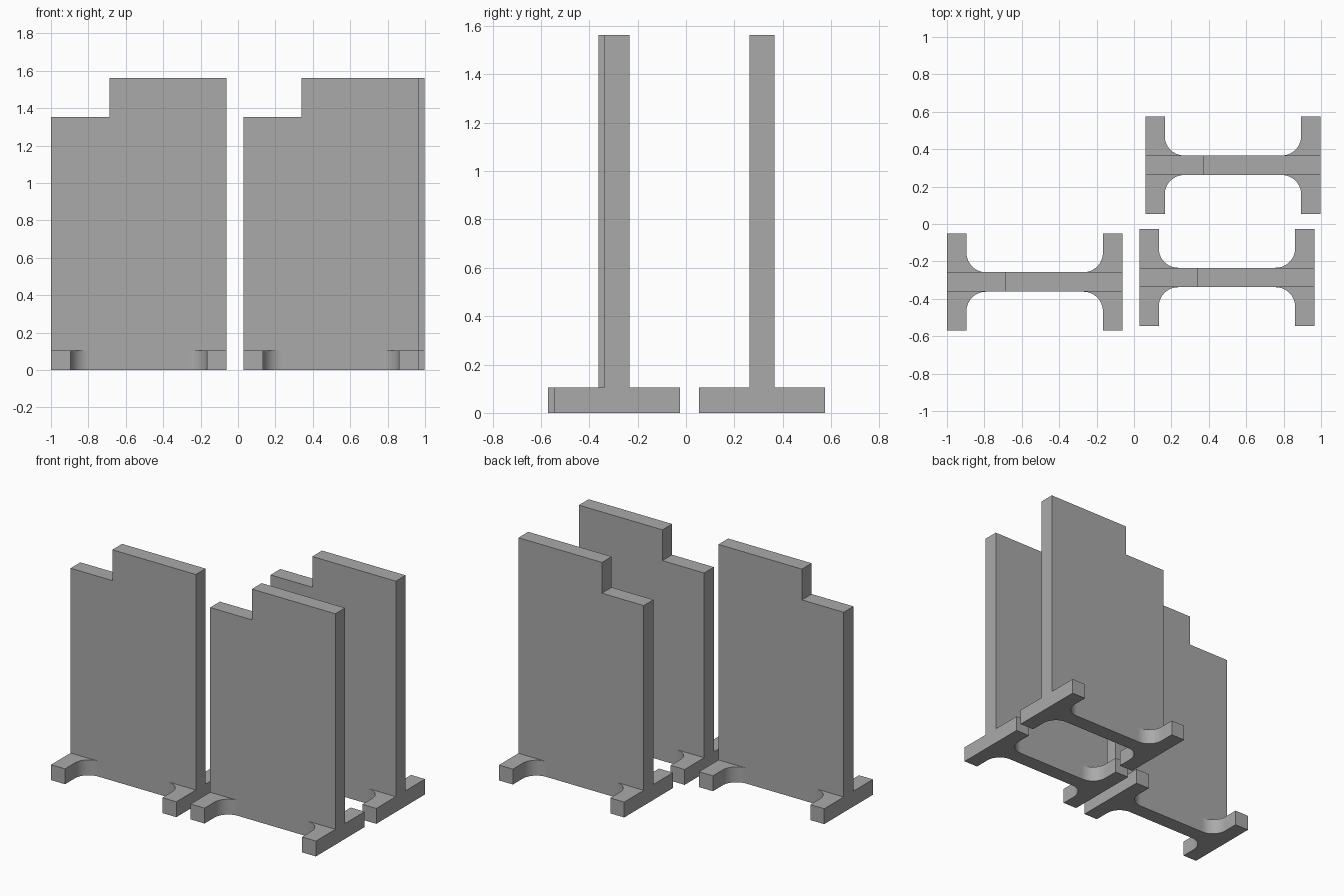
import bpy, bmesh, math

if "Cube" in bpy.data.objects:
    bpy.data.objects.remove(bpy.data.objects["Cube"])

U = 1 / 9.6          # foot thickness, the module every size follows
STEPS = 16           # facets per fillet

grey = bpy.data.materials.new("plain grey")
grey.diffuse_color = (0.4, 0.4, 0.4, 1)
grey.use_nodes = True
grey.node_tree.nodes["Principled BSDF"].inputs["Base Color"].default_value = grey.diffuse_color


def foot_outline(sx, sy):
    """One foot arm with its rounded inside corner, mirrored into a quadrant."""
    pts = [(4.5, 0.5), (4.5, 2.5), (3.5, 2.5)]
    for i in range(STEPS + 1):
        a = -math.pi / 2 * i / STEPS
        pts.append((2.5 + math.cos(a), 1.5 + math.sin(a)))
    pts = [(round(sx * x, 5), round(sy * y, 5)) for x, y in pts]
    return pts if sx * sy > 0 else pts[::-1]


def strip(xs):
    """Section of the upright panel, one module thick."""
    return [(x, -0.5) for x in xs] + [(x, 0.5) for x in reversed(xs)]


# Plan outlines and their heights: four foot arms, low and high panel sections
cells = [(foot_outline(sx, sy), 1) for sx in (-1, 1) for sy in (-1, 1)]
cells.append((strip([-4.5, -2.5, -1.5]), 13))
cells.append((strip([-1.5, 2.5, 4.5]), 15))


def edges(pts):
    return list(zip(pts, pts[1:] + pts[:1]))


def add_panel(name, cx, cy):
    bm = bmesh.new()

    def face(pts):
        bm.faces.new([bm.verts.new((x * U, y * U, z * U)) for x, y, z in pts])

    height = {e: h for pts, h in cells for e in edges(pts)}
    for pts, h in cells:
        face([(x, y, h) for x, y in pts])
        face([(x, y, 0) for x, y in reversed(pts)])
        # Walls only where a section rises above its neighbour
        for a, b in edges(pts):
            low = height.get((b, a), 0)
            if h > low:
                face([(*a, low), (*b, low), (*b, h), (*a, h)])
    bmesh.ops.remove_doubles(bm, verts=bm.verts, dist=1e-5)
    mesh = bpy.data.meshes.new(name)
    bm.to_mesh(mesh)
    bm.free()
    mesh.materials.append(grey)
    obj = bpy.data.objects.new(name, mesh)
    obj.location = (cx, cy, 0)
    bpy.context.collection.objects.link(obj)
    bpy.context.view_layer.objects.active = obj
    obj.select_set(True)
    bpy.ops.object.shade_smooth_by_angle(angle=math.radians(30))
    obj.select_set(False)


# Three identical standing panels
add_panel("left_standing_panel", -0.531, -0.31)
add_panel("front_standing_panel", 0.497, -0.286)
add_panel("back_standing_panel", 0.529, 0.314)
